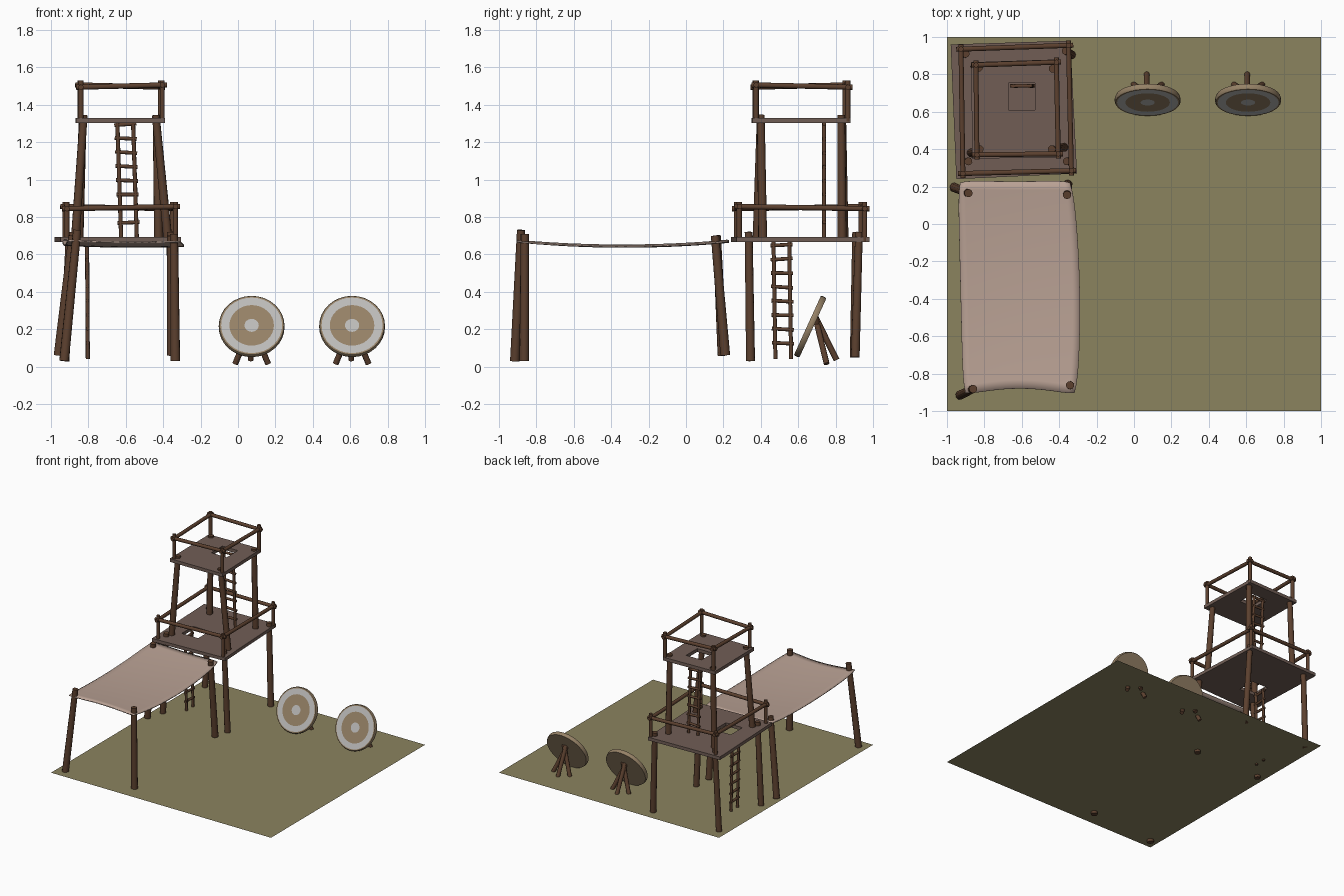
import bpy, bmesh, math, random
from mathutils import Vector

if "Cube" in bpy.data.objects:
    bpy.data.objects.remove(bpy.data.objects["Cube"])

random.seed(4)


def material(name, rgb):
    m = bpy.data.materials.new(name)
    m.diffuse_color = (*[(c / 255) ** 2.2 for c in rgb], 1)
    m.use_nodes = True
    m.node_tree.nodes["Principled BSDF"].inputs["Base Color"].default_value = m.diffuse_color
    return m


WOOD = material("dark_wood", (92, 66, 50))
PLANK = material("plank_wood", (112, 94, 86))
CLOTH = material("cloth", (184, 160, 147))
GRASS = material("grass", (138, 130, 95))
TAN = material("straw", (148, 128, 102))
WHITE = material("white_paint", (186, 185, 183))


def finish(bm, name, mats):
    bmesh.ops.recalc_face_normals(bm, faces=bm.faces)
    me = bpy.data.meshes.new(name)
    bm.to_mesh(me)
    bm.free()
    for m in mats:
        me.materials.append(m)
    me.shade_smooth()
    me.set_sharp_from_angle(angle=math.radians(50))
    ob = bpy.data.objects.new(name, me)
    bpy.context.collection.objects.link(ob)
    return ob


def add_pole(bm, a, b, r1, r2):
    a, b = Vector(a), Vector(b)
    d = b - a
    mat = d.to_track_quat('Z', 'Y').to_matrix().to_4x4()
    mat.translation = (a + b) / 2
    bmesh.ops.create_cone(bm, cap_ends=True, segments=10, radius1=r1,
                          radius2=r2, depth=d.length, matrix=mat)


def poles(name, pairs, r1, r2=None):
    bm = bmesh.new()
    for a, b in pairs:
        add_pole(bm, a, b, r1, r2 or r1)
    return finish(bm, name, [WOOD])


def platform(name, corners, hole, z0, z1):
    # deck slab with a square hatch: hole = x0, x1, y0, y1
    x0, x1, y0, y1 = hole
    inner = [(x0, y0), (x1, y0), (x1, y1), (x0, y1)]
    bm = bmesh.new()
    o = [bm.verts.new((x, y, z0)) for x, y in corners]
    i = [bm.verts.new((x, y, z0)) for x, y in inner]
    faces = [bm.faces.new((o[k], o[(k + 1) % 4], i[(k + 1) % 4], i[k])) for k in range(4)]
    ext = bmesh.ops.extrude_face_region(bm, geom=faces, use_keep_orig=True)
    for v in ext["geom"]:
        if isinstance(v, bmesh.types.BMVert):
            v.co.z = z1
    return finish(bm, name, [PLANK])


def railing(name, corners, z0, z1, zr):
    # corner posts with rails that overshoot slightly
    poles(name + "_posts", [((x, y, z0), (x, y, z1)) for x, y in corners], 0.014)
    rails = []
    for k in range(4):
        a, b = Vector(corners[k]), Vector(corners[(k + 1) % 4])
        e = (b - a).normalized() * 0.025
        dz = 0.006 if k % 2 else -0.006
        rails.append(((*(a - e), zr + dz), (*(b + e), zr - dz)))
    poles(name + "_rails", rails, 0.014)


def ladder(name, bottom, top, across, z_first):
    w = Vector(across)
    a, b = Vector(bottom), Vector(top)
    poles(name + "_rails", [(a + s * w, b + s * w) for s in (-1, 1)], 0.011)
    rungs, z = [], z_first
    while z < b.z:
        p = a.lerp(b, (z - a.z) / (b.z - a.z))
        t = Vector((0, 0, random.uniform(-0.005, 0.005)))
        rungs.append((p - 1.4 * w - t, p + 1.4 * w + t))
        z += 0.075
    poles(name + "_rungs", rungs, 0.010)


# ground sheet
bm = bmesh.new()
bmesh.ops.create_grid(bm, x_segments=1, y_segments=1, size=1)
for v in bm.verts:
    v.co.z = 0.05
finish(bm, "ground", [GRASS])

# tower: lower storey
poles("lower_tower_legs", [
    ((-0.925, 0.345, 0.03), (-0.885, 0.335, 0.72)),
    ((-0.335, 0.345, 0.03), (-0.36, 0.335, 0.72)),
    ((-0.93, 0.90, 0.05), (-0.90, 0.91, 0.72)),
    ((-0.335, 0.905, 0.05), (-0.365, 0.925, 0.72))], 0.024, 0.021)
platform("lower_platform", [(-0.95, 0.24), (-0.305, 0.27), (-0.34, 0.98), (-0.98, 0.96)],
         (-0.82, -0.67, 0.44, 0.59), 0.667, 0.693)
railing("lower_railing", [(-0.915, 0.27), (-0.335, 0.285), (-0.35, 0.955), (-0.925, 0.935)],
        0.67, 0.88, 0.85)
ladder("lower_ladder", (-0.803, 0.52, 0.04), (-0.807, 0.51, 0.67), (0, 0.042, 0), 0.125)

# tower: upper storey
poles("upper_tower_legs", [
    ((-0.87, 0.38, 0.68), (-0.825, 0.40, 1.345)),
    ((-0.375, 0.41, 0.68), (-0.44, 0.40, 1.345)),
    ((-0.85, 0.845, 0.68), (-0.83, 0.835, 1.345)),
    ((-0.425, 0.835, 0.68), (-0.435, 0.83, 1.345))], 0.024, 0.021)
platform("upper_platform", [(-0.865, 0.35), (-0.39, 0.355), (-0.405, 0.88), (-0.87, 0.865)],
         (-0.67, -0.53, 0.61, 0.755), 1.303, 1.33)
railing("upper_railing", [(-0.84, 0.37), (-0.405, 0.375), (-0.415, 0.865), (-0.845, 0.85)],
        1.31, 1.53, 1.50)
ladder("upper_ladder", (-0.583, 0.738, 0.69), (-0.603, 0.738, 1.305), (0.042, 0, 0), 0.77)

# canopy posts and sagging cloth
poles("canopy_posts", [
    ((-0.93, -0.915, 0.03), (-0.86, -0.882, 0.73)),
    ((-0.335, -0.865, 0.03), (-0.342, -0.862, 0.71)),
    ((-0.96, 0.195, 0.06), (-0.885, 0.165, 0.70)),
    ((-0.355, 0.21, 0.06), (-0.358, 0.155, 0.70))], 0.026, 0.022)
bm = bmesh.new()
bmesh.ops.create_grid(bm, x_segments=16, y_segments=24, size=1)
for v in bm.verts:
    s, t = v.co.x, v.co.y
    left = -0.928 - 0.014 * t
    right = -0.318 - 0.012 * t + 0.028 * (1 - t * t)
    front = -0.915 + 0.035 * math.cos(s * math.pi / 2)
    back = 0.232 - 0.004 * math.cos(s * math.pi / 2)
    c = 1 - 0.04 * (abs(s) * abs(t)) ** 8
    u, w = (s * c + 1) / 2, (t * (1 - (1 - c) * 0.5) + 1) / 2
    v.co = (left + (right - left) * u, front + (back - front) * w,
            0.672 - 0.026 * (1 - t * t) - 0.006 * (1 - s * s) - 0.003 * s)
cloth = finish(bm, "canopy_cloth", [CLOTH])
mod = cloth.modifiers.new("thickness", 'SOLIDIFY')
mod.thickness = 0.008
mod.offset = 0

# archery targets: lathed disc with painted rings, on a three-legged stand
PROFILE = [(0.172, -0.016, 0), (0.176, -0.006, 0), (0.176, 0.010, 0), (0.172, 0.016, 0),
           (0.163, 0.016, 0), (0.119, 0.016, 1), (0.038, 0.016, 0)]
N = 32
for side, cx in (("left", 0.073), ("right", 0.61)):
    bm = bmesh.new()
    rings = [[bm.verts.new((r * math.cos(2 * math.pi * k / N),
                            r * math.sin(2 * math.pi * k / N), z)) for k in range(N)]
             for r, z, _ in PROFILE]
    bm.faces.new(rings[0])
    bm.faces.new(rings[-1]).material_index = 1
    for j in range(len(rings) - 1):
        for k in range(N):
            n = (k + 1) % N
            f = bm.faces.new((rings[j][k], rings[j][n], rings[j + 1][n], rings[j + 1][k]))
            f.material_index = PROFILE[j + 1][2]
    disc = finish(bm, side + "_target_disc", [TAN, WHITE])
    disc.rotation_euler.x = math.radians(65.5)
    disc.location = (cx, 0.664, 0.214)
    poles(side + "_target_stand", [
        ((cx + 0.018, 0.69, 0.27), (cx - 0.088, 0.752, 0.015)),
        ((cx - 0.018, 0.69, 0.27), (cx + 0.088, 0.752, 0.015)),
        ((cx - 0.005, 0.69, 0.27), (cx - 0.005, 0.805, 0.035))], 0.016)
